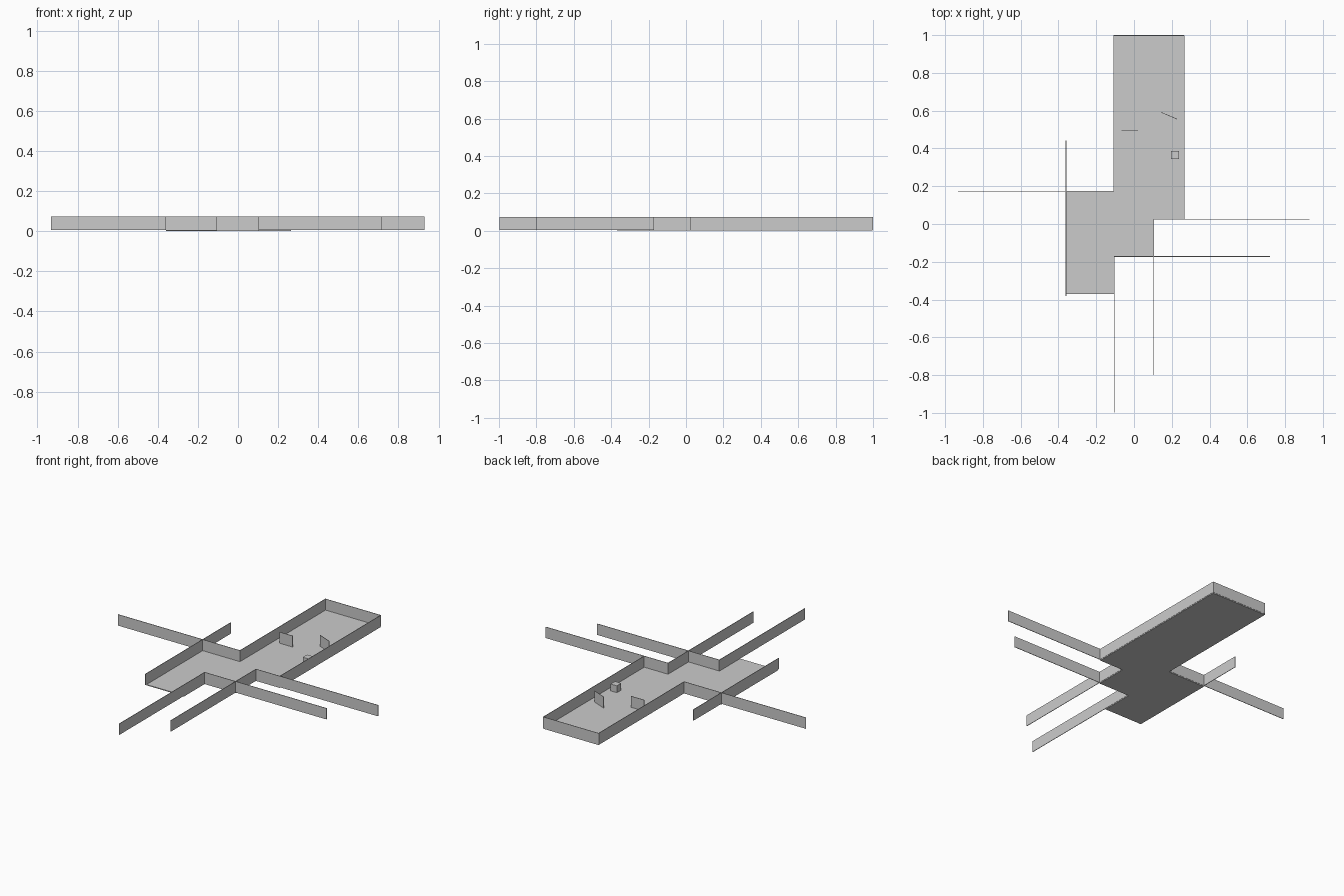
import bpy, bmesh
from math import atan2, hypot
from mathutils import Matrix

if "Cube" in bpy.data.objects:
    bpy.data.objects.remove(bpy.data.objects["Cube"])

FLOOR, TOP, THICK = 0.005, 0.073, 0.003


def box(name, centre, size, angle=0.0):
    bm = bmesh.new()
    bmesh.ops.create_cube(bm, size=1.0)
    bm.transform(Matrix.Diagonal((*size, 1.0)))
    me = bpy.data.meshes.new(name)
    bm.to_mesh(me)
    bm.free()
    ob = bpy.data.objects.new(name, me)
    ob.location = centre
    ob.rotation_euler.z = angle
    bpy.context.collection.objects.link(ob)


def wall(name, a, b):
    """Thin upright panel running from a to b."""
    dx, dy = b[0] - a[0], b[1] - a[1]
    box(name, ((a[0] + b[0]) / 2, (a[1] + b[1]) / 2, (FLOOR + TOP) / 2),
        (hypot(dx, dy), THICK, TOP - FLOOR), atan2(dy, dx))


# floor slab: stepped outline extruded upwards
outline = [(-0.36, -0.37), (-0.105, -0.37), (-0.105, -0.172), (0.104, -0.172),
           (0.104, 0.025), (0.265, 0.025), (0.265, 0.998), (-0.108, 0.998),
           (-0.108, 0.173), (-0.36, 0.173)]
bm = bmesh.new()
face = bm.faces.new([bm.verts.new((x, y, 0)) for x, y in outline])
ext = bmesh.ops.extrude_face_region(bm, geom=[face])
bmesh.ops.translate(bm, vec=(0, 0, FLOOR),
                    verts=[v for v in ext["geom"] if isinstance(v, bmesh.types.BMVert)])
bmesh.ops.recalc_face_normals(bm, faces=bm.faces)
me = bpy.data.meshes.new("floor")
bm.to_mesh(me)
bm.free()
bpy.context.collection.objects.link(bpy.data.objects.new("floor", me))

# walls, several running on past the floor
wall("wall_end", (-0.109, 0.998), (0.266, 0.998))
wall("wall_room_left", (-0.108, 0.173), (-0.108, 0.998))
wall("wall_room_right", (0.265, 0.025), (0.265, 0.998))
wall("wall_left_long", (-0.932, 0.173), (-0.108, 0.173))
wall("wall_left_side", (-0.36, -0.382), (-0.36, 0.443))
wall("wall_right_long", (0.104, 0.025), (0.929, 0.025))
wall("wall_right_front", (-0.105, -0.172), (0.719, -0.172))
wall("wall_front_long", (-0.105, -0.998), (-0.105, -0.172))
wall("wall_front_side", (0.104, -0.8), (0.104, 0.025))

# obstacles inside the room
wall("panel_straight", (-0.065, 0.497), (0.021, 0.497))
wall("panel_slanted", (0.142, 0.592), (0.229, 0.555))
box("crate", (0.217, 0.366, FLOOR + 0.021), (0.042, 0.042, 0.042))
